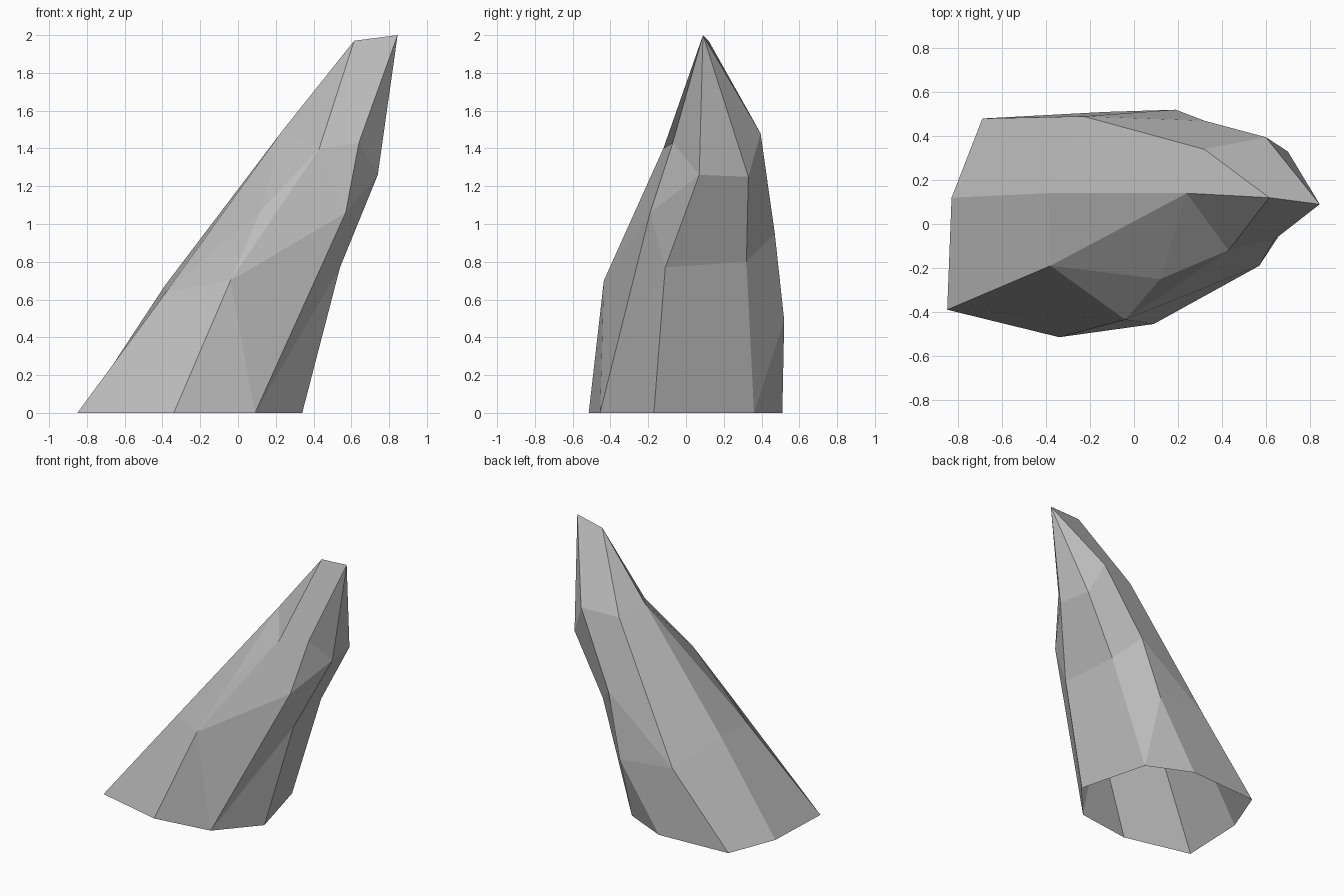
import bpy
import bmesh

default_cube = bpy.data.objects.get("Cube")
if default_cube:
    bpy.data.objects.remove(default_cube, do_unlink=True)


def make_material(name, colour):
    material = bpy.data.materials.new(name)
    material.use_nodes = True
    material.diffuse_color = colour
    shader = material.node_tree.nodes["Principled BSDF"]
    shader.inputs["Base Color"].default_value = colour
    shader.inputs["Roughness"].default_value = 0.9
    return material


# Tip: a short ridge shared by every column of the rock
tip = (0.845, 0.09, 2.0)
tip_side = (0.615, 0.12, 1.97)
shoulder = (0.43, -0.12, 1.40)

# Eight columns of corners running from the ground to the tip, counter-clockwise
columns = [
    [(-0.85, -0.39, 0), (-0.38, -0.19, 0.64), (0.12, -0.25, 1.07), shoulder, tip_side],
    [(-0.34, -0.515, 0), (-0.04, -0.435, 0.70), shoulder, tip_side],
    [(0.09, -0.455, 0), (0.57, -0.19, 1.06), (0.64, -0.07, 1.43), tip],
    [(0.34, -0.17, 0), (0.54, -0.11, 0.77), (0.74, 0.07, 1.26), tip],
    [(0.20, 0.36, 0), (0.47, 0.32, 0.80), (0.70, 0.33, 1.25), tip],
    [(-0.13, 0.51, 0), (0.19, 0.52, 0.49), (0.32, 0.47, 0.95), (0.60, 0.395, 1.48), tip],
    [(-0.69, 0.48, 0), (-0.23, 0.49, 0.52), (0.32, 0.34, 1.455), tip_side],
    [(-0.83, 0.12, 0), (-0.39, 0.14, 0.67), (0.24, 0.14, 1.50), tip_side],
]

# How each column is joined to the next one: l = triangle climbing the left
# column, r = triangle climbing the right column, q = quad climbing both
joins = ["qlr", "lrlrq", "rlrlq", "qqq", "rqqq", "qlqq", "qqq", "qlrrq"]


def join_columns(bm, corners, left, right, steps):
    i = j = 0
    for step in steps:
        next_i = i + (step in "lq")
        next_j = j + (step in "rq")
        loop = [left[i], right[j], right[next_j], left[next_i]]
        points = list(dict.fromkeys(loop))
        bm.faces.new([corners[p] for p in points])
        i, j = next_i, next_j


# Leaning rock spike, open underneath
bm = bmesh.new()
corners = {}
for column in columns:
    for point in column:
        if point not in corners:
            corners[point] = bm.verts.new(point)
for index, steps in enumerate(joins):
    following = columns[(index + 1) % len(columns)]
    join_columns(bm, corners, columns[index], following, steps)

mesh = bpy.data.meshes.new("rock_spike")
bm.to_mesh(mesh)
bm.free()
mesh.materials.append(make_material("stone_grey", (0.5, 0.5, 0.5, 1.0)))
rock = bpy.data.objects.new("rock_spike", mesh)
bpy.context.collection.objects.link(rock)
